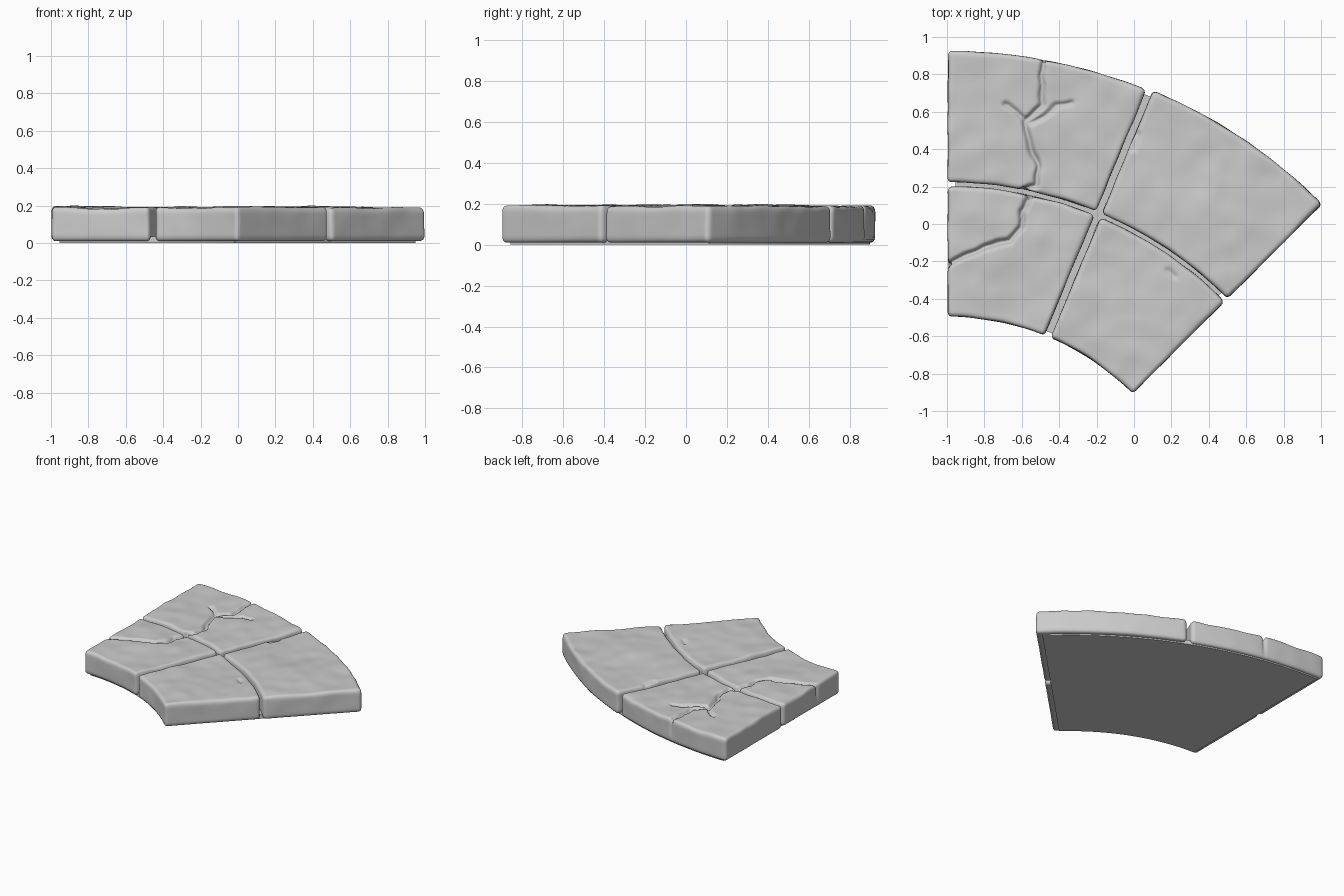
import bpy, bmesh
from math import radians, cos, sin, exp
from mathutils import Vector, noise
from mathutils.geometry import intersect_point_line

cube = bpy.data.objects.get("Cube")
if cube:
    bpy.data.objects.remove(cube, do_unlink=True)

stone = bpy.data.materials.new("grey stone")
stone.use_nodes = True
stone.diffuse_color = (0.6, 0.6, 0.6, 1)
stone.node_tree.nodes["Principled BSDF"].inputs["Base Color"].default_value = (0.6, 0.6, 0.6, 1)

CENTRE = Vector((-1.0, -1.9, 0))      # centre of the paving ring
R_IN, R_MID, R_OUT = 1.405, 2.112, 2.825
BOTTOM, TOP = 0.01, 0.19
ROUND = 0.025


def polar(r, angle, z):
    return CENTRE + Vector((r * cos(angle), r * sin(angle), z))


def finish(bm, name):
    bmesh.ops.recalc_face_normals(bm, faces=bm.faces)
    mesh = bpy.data.meshes.new(name)
    bm.to_mesh(mesh)
    bm.free()
    mesh.materials.append(stone)
    ob = bpy.data.objects.new(name, mesh)
    bpy.context.collection.objects.link(ob)
    return ob


def crack_strength(p, cracks):
    """Closeness (0 to 1) of a plan point to the nearest crack, times its depth."""
    best = 0
    q = Vector((p.x, p.y, 0))
    q += 0.012 * noise.noise_vector(q * 14)
    q.z = 0
    for depth, path in cracks:
        for a, b in zip(path, path[1:]):
            a, b = Vector((*a, 0)), Vector((*b, 0))
            hit, t = intersect_point_line(q, a, b)
            hit = a.lerp(b, min(1, max(0, t)))
            best = max(best, depth * exp(-((q - hit).length / 0.013) ** 2))
    return best


def paving_stone(name, r0, r1, a0, a1, gap0, gap1, cracks):
    rm, span = (r0 + r1) / 2, radians(a1 - a0)
    half = Vector((span * rm / 2, (r1 - r0) / 2, (TOP - BOTTOM) / 2))
    bm = bmesh.new()
    bmesh.ops.create_cube(bm, size=2)
    bmesh.ops.scale(bm, vec=half, verts=bm.verts)
    # divide along each axis in turn
    for axis, step in enumerate((0.0095, 0.0095, 0.018)):
        along = [e for e in bm.edges
                 if abs(e.verts[0].co[axis] - e.verts[1].co[axis]) > 1e-5]
        bmesh.ops.subdivide_edges(bm, edges=along, cuts=int(2 * half[axis] / step),
                                  use_grid_fill=True)
    core = half - Vector((ROUND,) * 3)
    for v in bm.verts:
        # round the box edges
        q = Vector([max(-c, min(c, x)) for x, c in zip(v.co, core)])
        p = q + (v.co - q).normalized() * ROUND
        # bend the block around the ring
        r = rm + p.y
        lo, hi = radians(a0) + gap0 / r, radians(a1) - gap1 / r
        angle = (lo + hi) / 2 - p.x / half.x * (hi - lo) / 2
        w = polar(r, angle, BOTTOM + half.z + p.z)
        up = (p.z / half.z + 1) / 2
        # worn, uneven surface
        seed = w + Vector((0, 0, r0 * 5))
        wobble = noise.noise_vector(seed * 7) * 0.006
        swell = 0.010 * noise.noise(seed * 3) + 0.007 * noise.noise(seed * 8)
        flat = Vector((w.x, w.y, 0))
        groove = crack_strength(flat, cracks) if up > 0.02 else 0
        w += Vector((wobble.x, wobble.y, 0)) * (0.4 + 0.6 * up)
        w.z += up ** 2 * (swell - groove)
        # cracks notch the sides where they run out
        side = max(abs(p.x) - core.x, abs(p.y) - core.y, 0) / ROUND
        middle = polar(rm, (lo + hi) / 2, 0)
        w += (middle - flat).normalized() * groove * 0.6 * side * up
        v.co = w
    for f in bm.faces:
        f.smooth = True
    return finish(bm, name)


G, A = 0.011, 0.017      # half widths of the joints
long_crack = [(-0.47, 0.9), (-0.49, 0.8), (-0.49, 0.63), (-0.59, 0.55),
              (-0.55, 0.4), (-0.51, 0.3), (-0.53, 0.21), (-0.59, 0.18)]
branches = [(0.022, [(-0.69, 0.64), (-0.63, 0.61), (-0.59, 0.55)]),
            (0.02, [(-0.57, 0.54), (-0.48, 0.57), (-0.42, 0.63), (-0.33, 0.65)])]
corner_crack = [(-0.56, 0.16), (-0.6, 0.07), (-0.6, -0.02), (-0.66, -0.09),
                (-0.78, -0.12), (-0.87, -0.16), (-0.95, -0.19), (-1.02, -0.23)]

paving_stone("outer_left_stone", R_MID + G, R_OUT, 67.5, 90, A, 0.005,
             [(0.03, long_crack)] + branches)
paving_stone("outer_right_stone", R_MID + G, R_OUT + 0.012, 45, 67.5, 0, A,
             [(0.012, [(0.0, 0.4), (0.02, 0.48)])])
paving_stone("inner_left_stone", R_IN, R_MID - G, 67.5, 90, A, 0.005,
             [(0.038, corner_crack)])
paving_stone("inner_right_stone", R_IN, R_MID - G, 45, 67.5, 0, A,
             [(0.012, [(0.18, -0.25), (0.21, -0.28)])])

# thin bed under the stones
bm = bmesh.new()
outline = []
STEPS = 24
for r, order in ((R_IN + 0.025, range(STEPS + 1)), (R_OUT - 0.025, range(STEPS, -1, -1))):
    lo, hi = radians(45) + 0.045 / r, radians(90) - 0.045 / r
    outline += [bm.verts.new(polar(r, lo + (hi - lo) * i / STEPS, 0)) for i in order]
face = bm.faces.new(outline)
top = bmesh.ops.extrude_face_region(bm, geom=[face])["geom"]
bmesh.ops.translate(bm, vec=(0, 0, 0.035),
                    verts=[g for g in top if isinstance(g, bmesh.types.BMVert)])
finish(bm, "mortar_bed")
